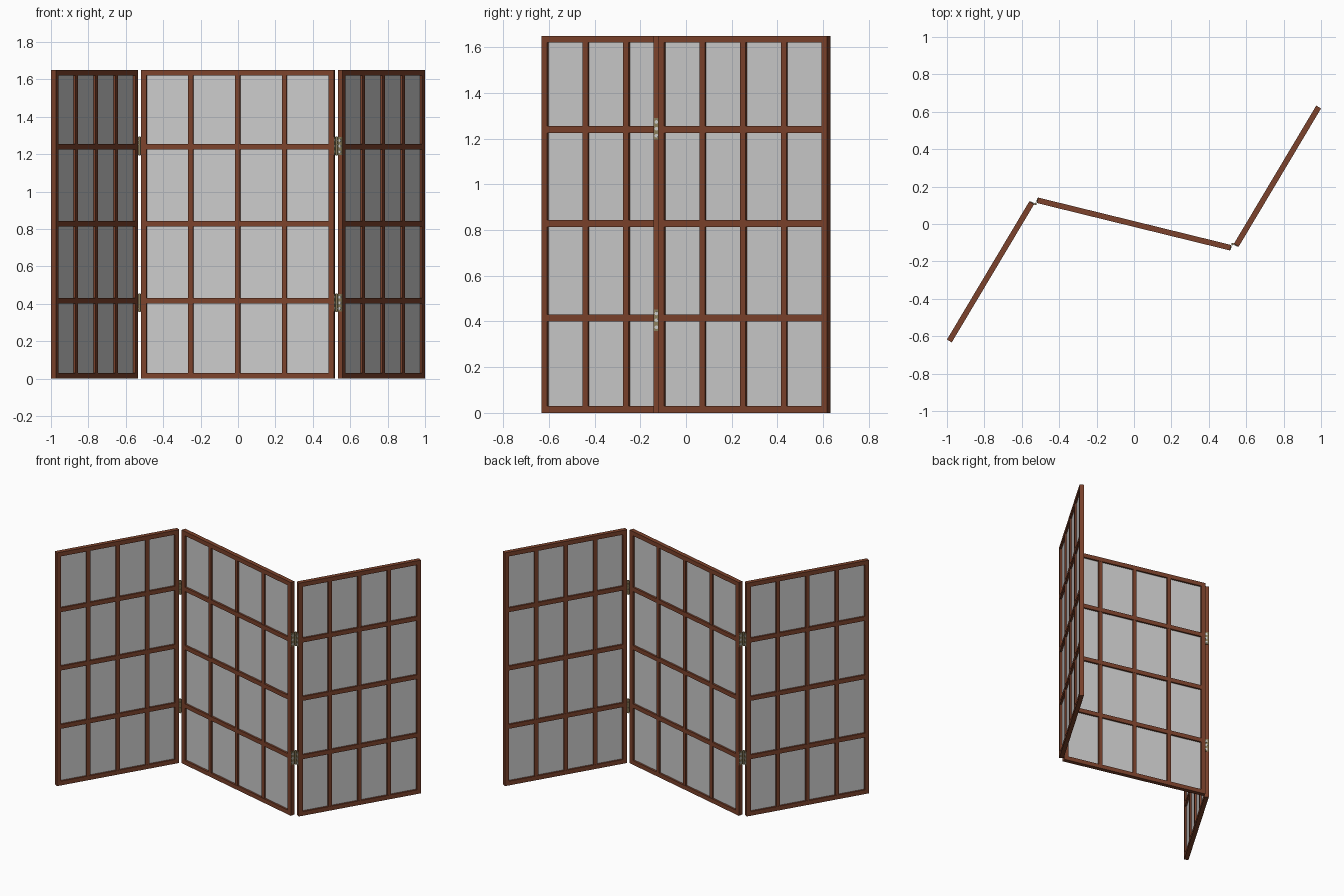
import bpy, bmesh
from math import radians, pi
from mathutils import Matrix, Vector

if "Cube" in bpy.data.objects:
    bpy.data.objects.remove(bpy.data.objects["Cube"])

H, T, BAR = 1.65, 0.03, 0.03      # height, frame depth, bar width
CELLS = 4


def material(name, rgb):
    m = bpy.data.materials.new(name)
    m.diffuse_color = (*rgb, 1)
    m.use_nodes = True
    m.node_tree.nodes["Principled BSDF"].inputs["Base Color"].default_value = m.diffuse_color
    return m


wood = material("dark_wood", (0.2, 0.055, 0.025))
brass = material("aged_brass", (0.25, 0.2, 0.1))


def box(bm, c, s):
    bmesh.ops.create_cube(bm, size=1, matrix=Matrix.Translation(c) @ Matrix.Diagonal((*s, 1)))


def cylinder(bm, c, r, h, rot=Matrix(), sides=12):
    bmesh.ops.create_cone(bm, cap_ends=True, segments=sides, radius1=r, radius2=r, depth=h,
                          matrix=Matrix.Translation(c) @ rot)


def finish(bm, name, mat, world):
    me = bpy.data.meshes.new(name)
    bm.to_mesh(me)
    bm.free()
    if mat:
        me.materials.append(mat)
    ob = bpy.data.objects.new(name, me)
    ob.matrix_world = world
    bpy.context.collection.objects.link(ob)
    return ob


def place(x, y, deg):
    return Matrix.Translation((x, y, 0)) @ Matrix.Rotation(radians(deg), 4, 'Z')


def panel(name, w, world):
    # outer frame and lattice bars
    bm = bmesh.new()
    for s in (-1, 1):
        box(bm, (s * (w - BAR) / 2, 0, H / 2), (BAR, T, H))
        box(bm, (0, 0, H / 2 + s * (H - BAR) / 2), (w - 2 * BAR, T, BAR))
    for i in range(1, CELLS):
        k = i / CELLS - 0.5
        box(bm, (k * (w - BAR), 0, H / 2), (0.027, T - 0.002, H - 2 * BAR))
        box(bm, (0, 0, H / 2 + 0.003 + k * H), (w - 2 * BAR, T, BAR))
    finish(bm, name + "_frame", wood, world)
    # paper sheet
    bm = bmesh.new()
    box(bm, (0, 0, H / 2), (w - 2 * BAR, 0.004, H - 2 * BAR))
    finish(bm, name + "_paper", None, world)


W_MID, W_SIDE = 1.062, 0.86
mid = place(0, 0, -13.8)
right = place(0.767, 0.256, 59.2)
half_turn = Matrix.Rotation(pi, 4, 'Z')

panel("middle", W_MID, mid)
panel("right", W_SIDE, right)
panel("left", W_SIDE, half_turn @ right)


def leaf(name, x, side, z, world):
    # hinge plate on a panel's end face, with three screws
    bm = bmesh.new()
    box(bm, (x + side * 0.001, 0, z), (0.004, 0.026, 0.095))
    finish(bm, name + "_leaf", brass, world)
    bm = bmesh.new()
    for dz in (-0.03, 0, 0.03):
        cylinder(bm, (x + side * 0.003, -side * 0.002, z + dz), 0.008, 0.003,
                 Matrix.Rotation(pi / 2, 4, 'Y'))
    finish(bm, name + "_screws", None, world)


for label, turn in (("right", Matrix()), ("left", half_turn)):
    for level, z in (("lower", 0.405), ("upper", 1.243)):
        name = f"{label}_{level}_hinge"
        leaf(name + "_inner", W_MID / 2, 1, z, turn @ mid)
        leaf(name + "_outer", -W_SIDE / 2, -1, z, turn @ right)
        # barrel knuckles
        bm = bmesh.new()
        for i in range(5):
            cylinder(bm, Vector((0.527, -0.107, z + (i - 2) * 0.0192)), 0.007, 0.0182)
        cylinder(bm, Vector((0.527, -0.107, z)), 0.005, 0.1)
        finish(bm, name + "_barrel", brass, turn)
